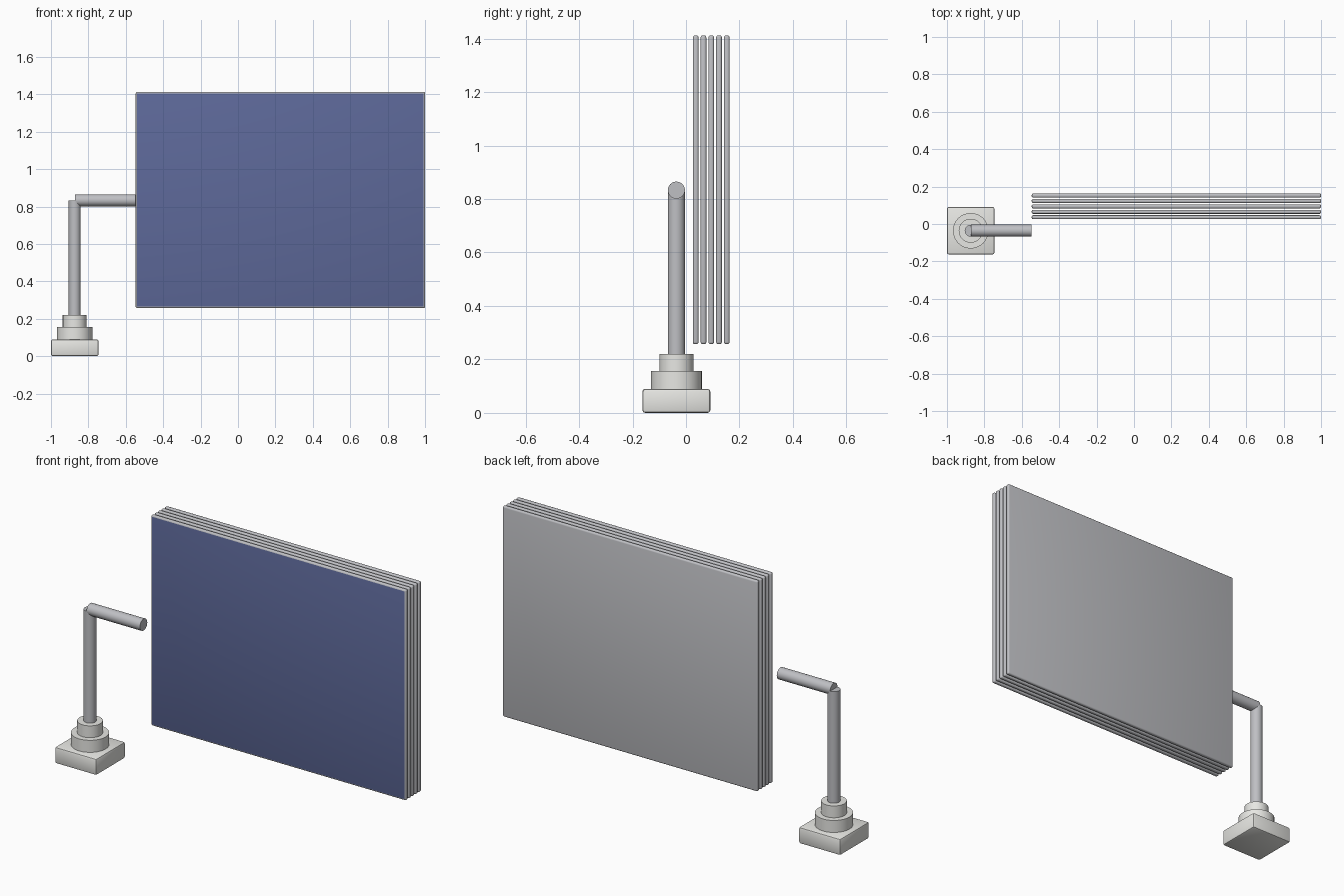
import bpy, bmesh
from math import radians
from mathutils import Matrix

old = bpy.data.objects.get("Cube")
if old:
    bpy.data.objects.remove(old, do_unlink=True)


def material(name, rgb):
    m = bpy.data.materials.new(name)
    m.use_nodes = True
    m.diffuse_color = (*rgb, 1)
    m.node_tree.nodes["Principled BSDF"].inputs["Base Color"].default_value = (*rgb, 1)
    return m


pale = material("pale_grey", (0.8, 0.8, 0.77))
grey = material("metal_grey", (0.52, 0.525, 0.55))
blue = material("screen_blue", (0.11, 0.14, 0.32))


def finish(name, bm, mats, smooth=True):
    mesh = bpy.data.meshes.new(name)
    bm.to_mesh(mesh)
    bm.free()
    ob = bpy.data.objects.new(name, mesh)
    bpy.context.collection.objects.link(ob)
    for m in mats:
        mesh.materials.append(m)
    if smooth:
        bpy.ops.object.select_all(action='DESELECT')
        ob.select_set(True)
        bpy.context.view_layer.objects.active = ob
        bpy.ops.object.shade_smooth_by_angle(angle=radians(35))
    return ob


def bevelled_box(lo, hi, width, segments):
    bm = bmesh.new()
    bmesh.ops.create_cube(bm, size=1)
    for v in bm.verts:
        v.co = [a + (b - a) * (c + 0.5) for a, b, c in zip(lo, hi, v.co)]
    bmesh.ops.bevel(bm, geom=bm.edges[:], offset=width, segments=segments,
                    profile=0.5, affect='EDGES')
    return bm


def cylinder(name, radius, length, centre, mat, axis='Z'):
    turn = Matrix.Rotation(radians(90), 4, 'Y') if axis == 'X' else Matrix()
    bm = bmesh.new()
    bmesh.ops.create_cone(bm, cap_ends=True, segments=32, radius1=radius,
                          radius2=radius, depth=length,
                          matrix=Matrix.Translation(centre) @ turn)
    return finish(name, bm, [mat])


# Stand: square foot, two stepped collars, pole and side arm
PX, PY = -0.873, -0.036
HALF = 0.127
finish("foot", bevelled_box((PX - HALF, PY - HALF, 0),
                            (PX + HALF, PY + HALF, 0.09), 0.01, 2), [pale])
for name, radius, z0, z1, mat in (
        ("lower_collar", 0.095, 0.085, 0.156, pale),
        ("upper_collar", 0.064, 0.15, 0.221, pale),
        ("pole", 0.032, 0.2, 0.833, grey)):
    cylinder(name, radius, z1 - z0, (PX, PY, (z0 + z1) / 2), mat)
cylinder("arm", 0.032, 0.324, (-0.71, PY, 0.833), grey, 'X')

# Stack of five thin panels, the front one carrying the blue screen face
for i in range(5):
    y = 0.0255 + i * 0.029
    bm = bevelled_box((-0.547, y, 0.257), (1, y + 0.0215, 1.412), 0.008, 3)
    if i == 0:
        for f in bm.faces:
            if f.normal.y < -0.99 and f.calc_area() > 1:
                f.material_index = 1
    finish(f"panel_{i + 1}", bm, [grey, blue] if i == 0 else [grey])
